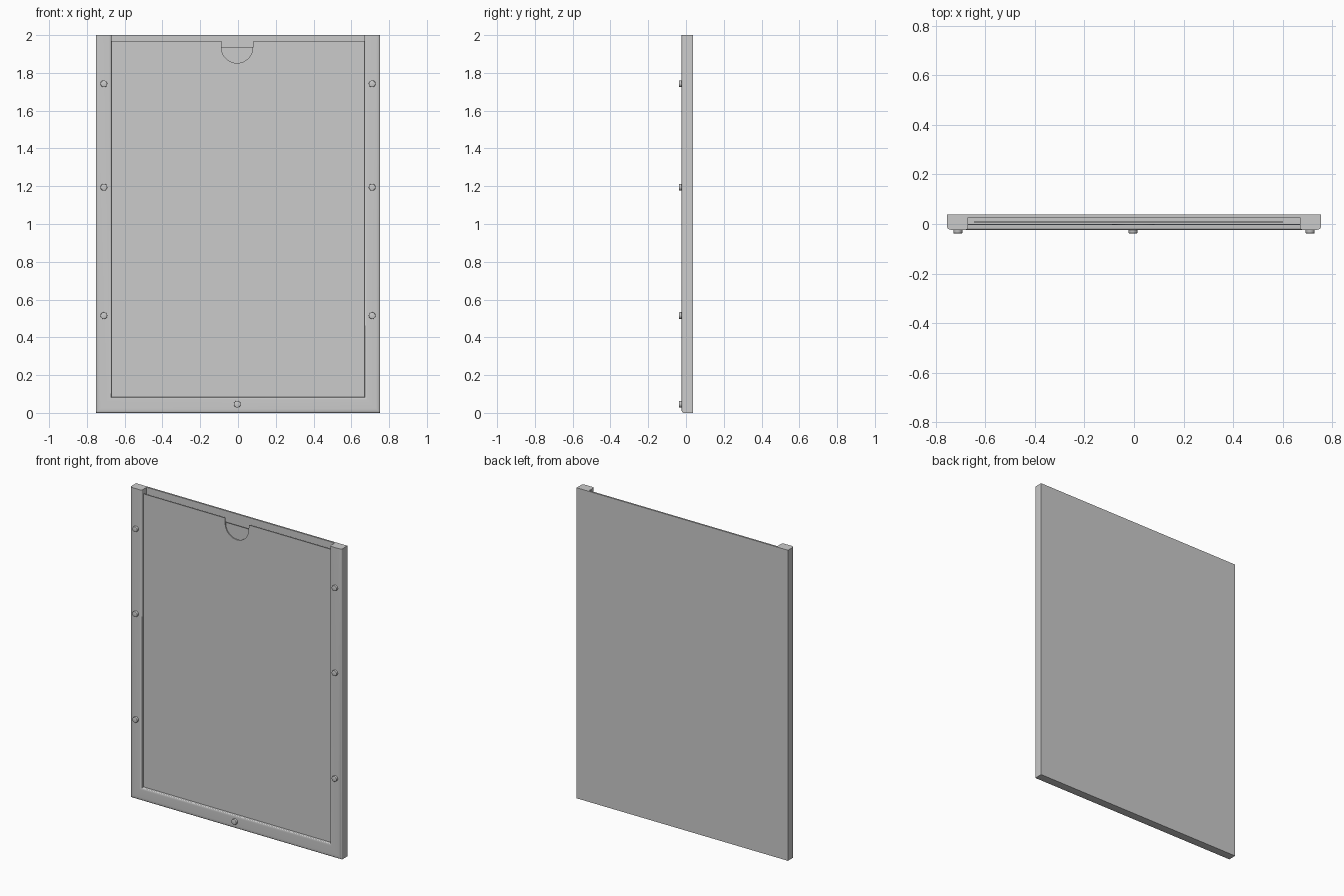
import bpy, bmesh, math

if "Cube" in bpy.data.objects:
    bpy.data.objects.remove(bpy.data.objects["Cube"])

W, H = 0.753, 2.0          # half width, height
RAIL = 0.083               # rail width
Y_FRONT, Y_BACK = -0.024, 0.038
Y_PANEL = 0.027            # front face of the back panel


def finish(name, bm, smooth=False):
    bmesh.ops.recalc_face_normals(bm, faces=bm.faces)
    me = bpy.data.meshes.new(name)
    bm.to_mesh(me)
    bm.free()
    ob = bpy.data.objects.new(name, me)
    bpy.context.collection.objects.link(ob)
    if smooth:
        bpy.ops.object.select_all(action='DESELECT')
        ob.select_set(True)
        bpy.context.view_layer.objects.active = ob
        bpy.ops.object.shade_smooth_by_angle(angle=math.radians(35))
    return ob


def plate(name, outline, y0, y1):
    """Extrude an x-z outline from y0 to y1."""
    bm = bmesh.new()
    face = bm.faces.new([bm.verts.new((x, y0, z)) for x, z in outline])
    new = bmesh.ops.extrude_face_region(bm, geom=[face])["geom"]
    verts = [g for g in new if isinstance(g, bmesh.types.BMVert)]
    bmesh.ops.translate(bm, verts=verts, vec=(0, y1 - y0, 0))
    return finish(name, bm)


def rect(x0, x1, z0, z1):
    return [(x0, z0), (x1, z0), (x1, z1), (x0, z1)]


def corner(cx, cy, rx, ry, a0, a1, n=6):
    angles = [math.radians(a0 + (a1 - a0) * i / n) for i in range(n + 1)]
    return [(cx + rx * math.cos(a), cy + ry * math.sin(a)) for a in angles]


# back panel
plate("back_panel", rect(-W, W, 0, H), Y_PANEL, Y_BACK)

# U-shaped frame: rounded rail section (inset from outside, y) with mitred corners
section = [(0, Y_PANEL)]
section += corner(0.022, Y_FRONT + 0.010, 0.022, 0.010, 180, 270)
section += corner(RAIL - 0.014, Y_FRONT + 0.007, 0.014, 0.007, 270, 360)
section += [(RAIL, Y_PANEL)]
bm = bmesh.new()
rings = []
for side, at_top in ((-1, True), (-1, False), (1, False), (1, True)):
    rings.append([bm.verts.new((side * (W - o), y, H if at_top else o))
                  for o, y in section])
n = len(section)
for a, b in zip(rings, rings[1:]):
    for i in range(n):
        j = (i + 1) % n
        bm.faces.new((a[i], a[j], b[j], b[i]))
bm.faces.new(rings[0])
bm.faces.new(rings[-1])
finish("frame", bm, smooth=True)

# clear front cover with a rounded thumb notch in its top edge
inner = W - RAIL
R, TOP = 0.083, 1.97
notch = corner(0, TOP - 0.035, R, R, 360, 180, 24)
outline = [(-inner, RAIL), (inner, RAIL), (inner, TOP), (R, TOP)]
outline += [(x - 0.005, z) for x, z in notch] + [(-R - 0.005, TOP), (-inner, TOP)]
plate("front_cover", outline, -0.005, 0.001)

# insert sheet behind the cover
plate("insert_sheet", rect(-0.645, 0.6, RAIL + 0.01, 1.937), 0.007, 0.011)

# fixing studs on the rails
spots = [(s * (W - 0.043), z) for s in (-1, 1) for z in (0.515, 1.195, 1.742)]
spots.append((-0.004, 0.046))
for i, (x, z) in enumerate(spots):
    bm = bmesh.new()
    bmesh.ops.create_cone(bm, cap_ends=True, segments=24, radius1=0.018,
                          radius2=0.018, depth=0.034)
    rim = [e for e in bm.edges if all(v.co.z > 0 for v in e.verts)]
    bmesh.ops.bevel(bm, geom=rim, offset=0.003, segments=2, profile=0.5,
                    affect='EDGES')
    for v in bm.verts:     # turn the axis to face the front
        v.co = (x + v.co.x, -0.021 - v.co.z, z + v.co.y)
    finish(f"stud_{i + 1}", bm, smooth=True)
